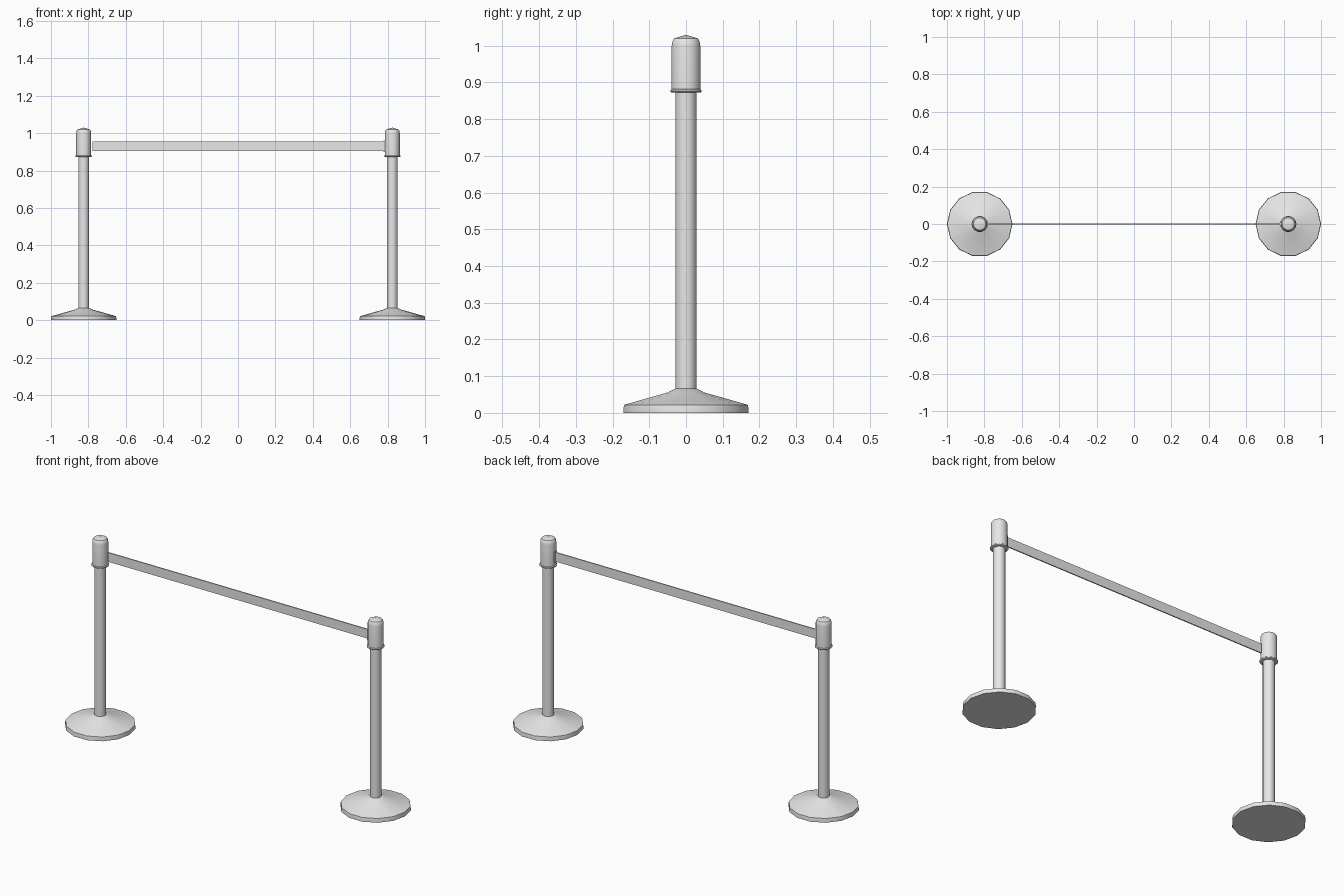
import bpy, bmesh, math

cube = bpy.data.objects.get("Cube")
if cube:
    bpy.data.objects.remove(cube, do_unlink=True)

SIDES = 14
POST_X = 0.825

grey = bpy.data.materials.new("light_grey_metal")
grey.use_nodes = True
colour = (0.8, 0.8, 0.8, 1)
grey.diffuse_color = colour
grey.node_tree.nodes["Principled BSDF"].inputs["Base Color"].default_value = colour


def finish(name, bm, x=0.0):
    bmesh.ops.recalc_face_normals(bm, faces=bm.faces)
    mesh = bpy.data.meshes.new(name)
    bm.to_mesh(mesh)
    bm.free()
    mesh.materials.append(grey)
    obj = bpy.data.objects.new(name, mesh)
    bpy.context.collection.objects.link(obj)
    obj.location.x = x
    bpy.ops.object.select_all(action='DESELECT')
    obj.select_set(True)
    bpy.context.view_layer.objects.active = obj
    bpy.ops.object.shade_smooth_by_angle(angle=math.radians(28))
    return obj


def lathe(name, profile, x):
    """Closed turned part from (radius, height) pairs, bottom to top."""
    bm = bmesh.new()
    rings = []
    for r, z in profile:
        if r == 0:
            rings.append([bm.verts.new((0, 0, z))] * SIDES)
            continue
        angles = [math.tau * i / SIDES for i in range(SIDES)]
        rings.append([bm.verts.new((r * math.cos(a), r * math.sin(a), z)) for a in angles])
    bm.faces.new(rings[0])
    for low, high in zip(rings, rings[1:]):
        for i in range(SIDES):
            j = (i + 1) % SIDES
            corners = [low[i], low[j], high[j], high[i]]
            bm.faces.new(list(dict.fromkeys(corners)))
    if profile[-1][0] > 0:
        bm.faces.new(rings[-1])
    return finish(name, bm, x)


def box(name, x0, x1, half_y, z0, z1):
    bm = bmesh.new()
    bmesh.ops.create_cube(bm, size=1)
    for v in bm.verts:
        v.co.x = x1 if v.co.x > 0 else x0
        v.co.y = half_y if v.co.y > 0 else -half_y
        v.co.z = z1 if v.co.z > 0 else z0
    return finish(name, bm)


# Two matching posts
for side, x in (("left", POST_X), ("right", -POST_X)):
    lathe(side + "_base", [(0.175, 0), (0.175, 0.008), (0.173, 0.022),
                           (0.05, 0.056), (0.03, 0.066)], x)
    lathe(side + "_pole", [(0.029, 0.05), (0.029, 0.885)], x)
    lathe(side + "_collar", [(0.041, 0.873), (0.044, 0.875), (0.044, 0.879), (0.04, 0.882)], x)
    lathe(side + "_cap", [(0.04, 0.878), (0.04, 1.0), (0.038, 1.012),
                          (0.033, 1.02), (0, 1.03)], x)

# Belt running between the caps, with the slot plate it comes out of
box("belt", -0.778, 0.79, 0.003, 0.905, 0.955)
box("belt_slot", 0.779, 0.79, 0.008, 0.9, 0.96)
